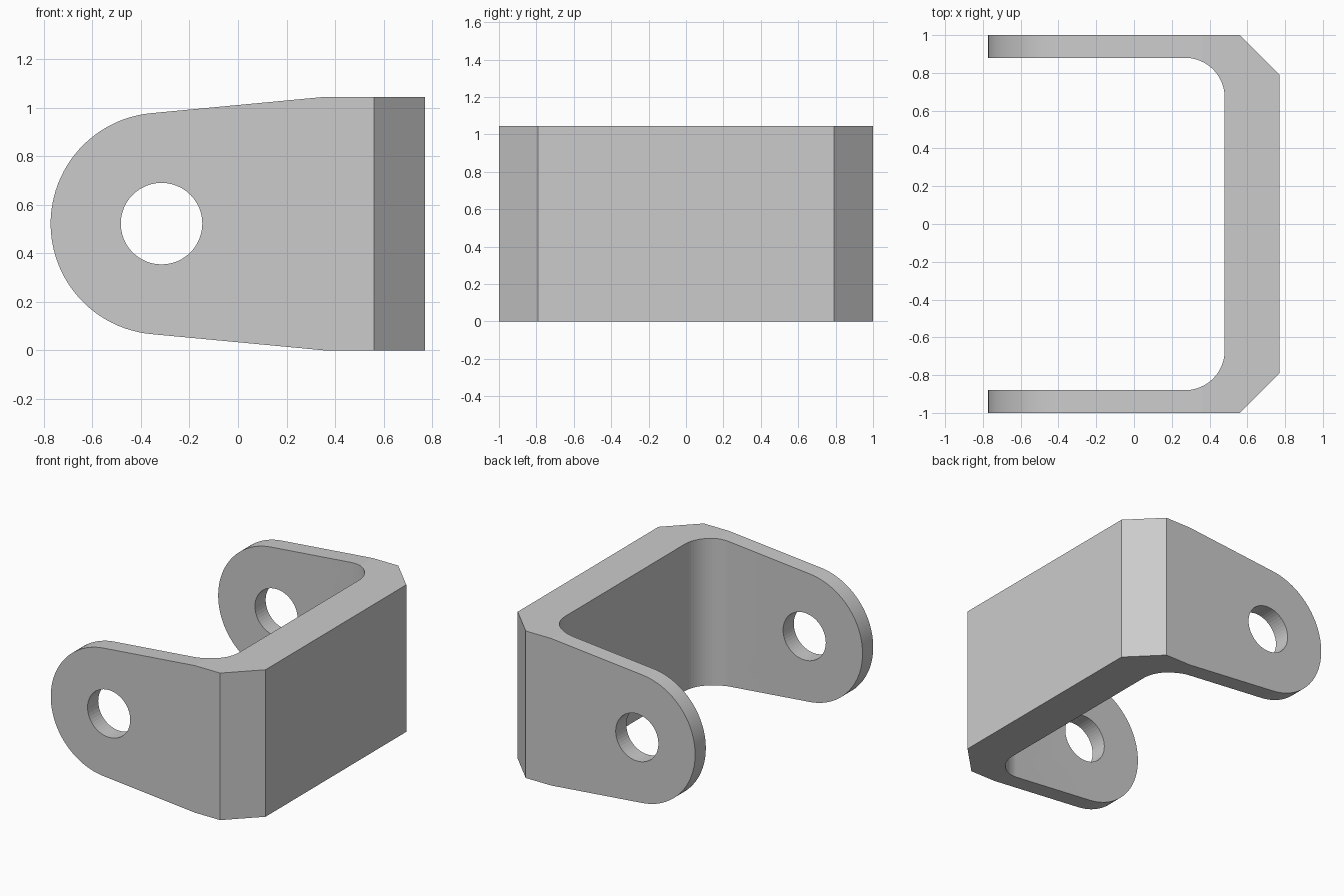
import bpy, bmesh
from math import sin, cos, radians, acos, atan2, hypot, degrees
from mathutils import Vector

if "Cube" in bpy.data.objects:
    bpy.data.objects.remove(bpy.data.objects["Cube"])

H = 1.045                       # height
CX, CZ, R = -0.315, H / 2, 0.457  # rounded ear: centre and radius


def arc(cx, cy, r, a0, a1, n):
    return [(cx + r * cos(radians(a0 + (a1 - a0) * i / n)),
             cy + r * sin(radians(a0 + (a1 - a0) * i / n))) for i in range(n + 1)]


def prism(name, points, start, step):
    """Extrude a closed 3D outline along step."""
    bm = bmesh.new()
    face = bm.faces.new([bm.verts.new(Vector(p) + Vector(start)) for p in points])
    top = bmesh.ops.extrude_face_region(bm, geom=[face])["geom"]
    bmesh.ops.translate(bm, vec=step, verts=[v for v in top if isinstance(v, bmesh.types.BMVert)])
    bmesh.ops.recalc_face_normals(bm, faces=bm.faces)
    mesh = bpy.data.meshes.new(name)
    bm.to_mesh(mesh)
    bm.free()
    ob = bpy.data.objects.new(name, mesh)
    bpy.context.collection.objects.link(ob)
    return ob


# U-shaped plan: chamfered outside corners, filleted inside corners
half = [(0.77, 0.79), (0.56, 1.0), (-0.9, 1.0), (-0.9, 0.88)]
half += arc(0.27, 0.67, 0.21, 90, 0, 16)
plan = half + [(x, -y) for x, y in reversed(half)]
bracket = prism("clevis_bracket", [(x, y, 0) for x, y in plan], (0, 0, -0.1), (0, 0, H + 0.2))

# Side outline: rounded ear with tangent tapers running into the full-height back
dx, dz = 0.36 - CX, H - CZ
a = degrees(atan2(dz, dx) + acos(R / hypot(dx, dz)))
side = [(0.9, 0), (0.9, H), (0.36, H)] + arc(CX, CZ, R, a, 360 - a, 48) + [(0.36, 0)]
outline = prism("side_outline", [(x, 0, z) for x, z in side], (0, -1.2, 0), (0, 2.4, 0))

# Pin hole through both ears
hole = arc(CX, CZ, 0.168, 0, 360, 48)[:-1]
pin = prism("pin_hole", [(x, 0, z) for x, z in hole], (0, -1.3, 0), (0, 2.6, 0))

bpy.context.view_layer.objects.active = bracket
bracket.select_set(True)
for cutter, op in ((outline, 'INTERSECT'), (pin, 'DIFFERENCE')):
    mod = bracket.modifiers.new(cutter.name, 'BOOLEAN')
    mod.object, mod.operation, mod.solver = cutter, op, 'EXACT'
    bpy.ops.object.modifier_apply(modifier=mod.name)
    bpy.data.objects.remove(cutter, do_unlink=True)

# Smooth the fillets and round ends, keep the real edges sharp
bpy.ops.object.shade_smooth_by_angle(angle=radians(5))
